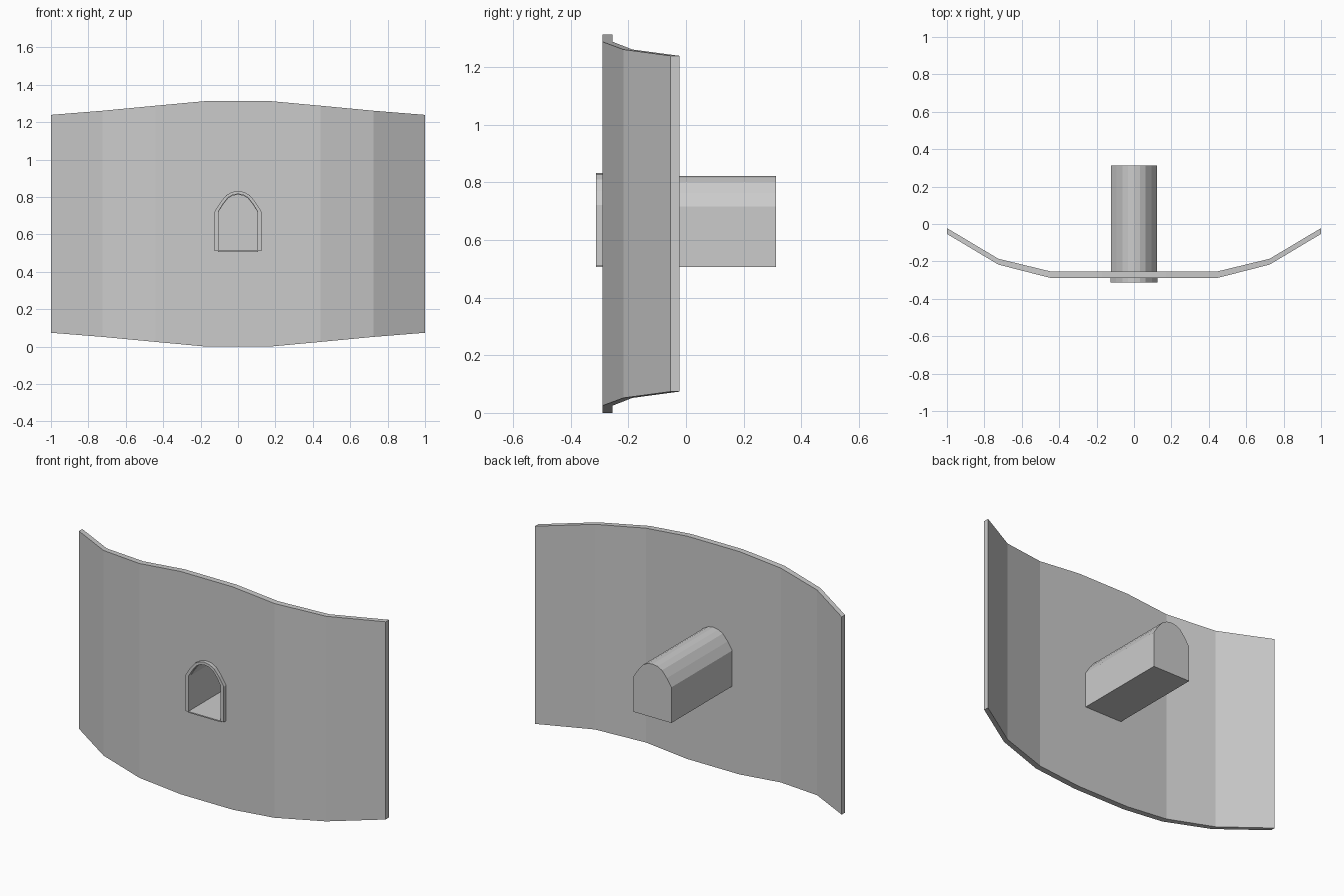
import bpy, bmesh

if "Cube" in bpy.data.objects:
    bpy.data.objects.remove(bpy.data.objects["Cube"])


def make(name, verts, faces):
    me = bpy.data.meshes.new(name)
    me.from_pydata(verts, [], faces)
    bm = bmesh.new()
    bm.from_mesh(me)
    bmesh.ops.recalc_face_normals(bm, faces=bm.faces)
    bm.to_mesh(me)
    bm.free()
    ob = bpy.data.objects.new(name, me)
    bpy.context.collection.objects.link(ob)
    return ob


def strip(name, sections):
    """Loft four-cornered sections into a closed solid strip."""
    verts = [p for s in sections for p in s]
    n = len(sections)
    faces = [(0, 1, 2, 3), tuple(4 * (n - 1) + k for k in (3, 2, 1, 0))]
    for i in range(n - 1):
        for k in range(4):
            j = (k + 1) % 4
            faces.append((4 * i + k, 4 * i + j, 4 * i + 4 + j, 4 * i + 4 + k))
    return make(name, verts, faces)


def arch(half, base, spring, top):
    """Arched doorway outline from the left foot to the right foot."""
    rise = top - spring
    right = [(half * a, spring + rise * b)
             for a, b in ((0.26, 0.95), (0.5, 0.8), (0.76, 0.44), (1, 0))]
    right.append((half, base))
    return [(-x, z) for x, z in reversed(right)] + [(0, top)] + right


def u_shell(name, outer, inner, y0, y1):
    return strip(name, [[(a, y0, b), (c, y0, d), (c, y1, d), (a, y1, b)]
                        for (a, b), (c, d) in zip(outer, inner)])


def prism(name, outline, y0, y1):
    n = len(outline)
    verts = [(x, y, z) for y in (y0, y1) for x, z in outline]
    faces = [tuple(range(n)), tuple(range(2 * n - 1, n - 1, -1))]
    faces += [(i, (i + 1) % n, n + (i + 1) % n, n + i) for i in range(n)]
    return make(name, verts, faces)


# Curved wall: x, front y, back y, bottom z (top mirrors the bottom)
HEIGHT = 1.313
half = [(0.17, -0.29, -0.255, 0.0), (0.44, -0.29, -0.255, 0.025),
        (0.725, -0.217, -0.186, 0.052), (1.0, -0.053, -0.022, 0.074)]
stations = [(-x, f, b, z) for x, f, b, z in reversed(half)] + half
wall = strip("curved_wall", [[(x, f, z), (x, b, z), (x, b, HEIGHT - z), (x, f, HEIGHT - z)]
                             for x, f, b, z in stations])

# Arched opening through the wall
tunnel_outer = arch(0.123, 0.507, 0.717, 0.822)
cutter = prism("opening_cutter", tunnel_outer, -0.4, -0.1)
cutter.hide_render = True
mod = wall.modifiers.new("opening", 'BOOLEAN')
mod.operation = 'DIFFERENCE'
mod.solver = 'EXACT'
mod.object = cutter
bpy.context.view_layer.objects.active = wall
bpy.ops.object.modifier_apply(modifier=mod.name)
bpy.data.objects.remove(cutter)

# Tunnel vault, floor and closed back
inner = arch(0.106, 0.507, 0.717, 0.812)
u_shell("tunnel_vault", tunnel_outer, inner, -0.29, 0.305)
prism("tunnel_floor", [(-0.106, 0.507), (0.106, 0.507), (0.106, 0.514), (-0.106, 0.514)],
      -0.312, 0.305)
prism("tunnel_back", tunnel_outer, 0.305, 0.312)

# Raised trim around the opening
u_shell("opening_trim", arch(0.125, 0.512, 0.722, 0.832),
        arch(0.105, 0.512, 0.722, 0.816), -0.312, -0.286)
